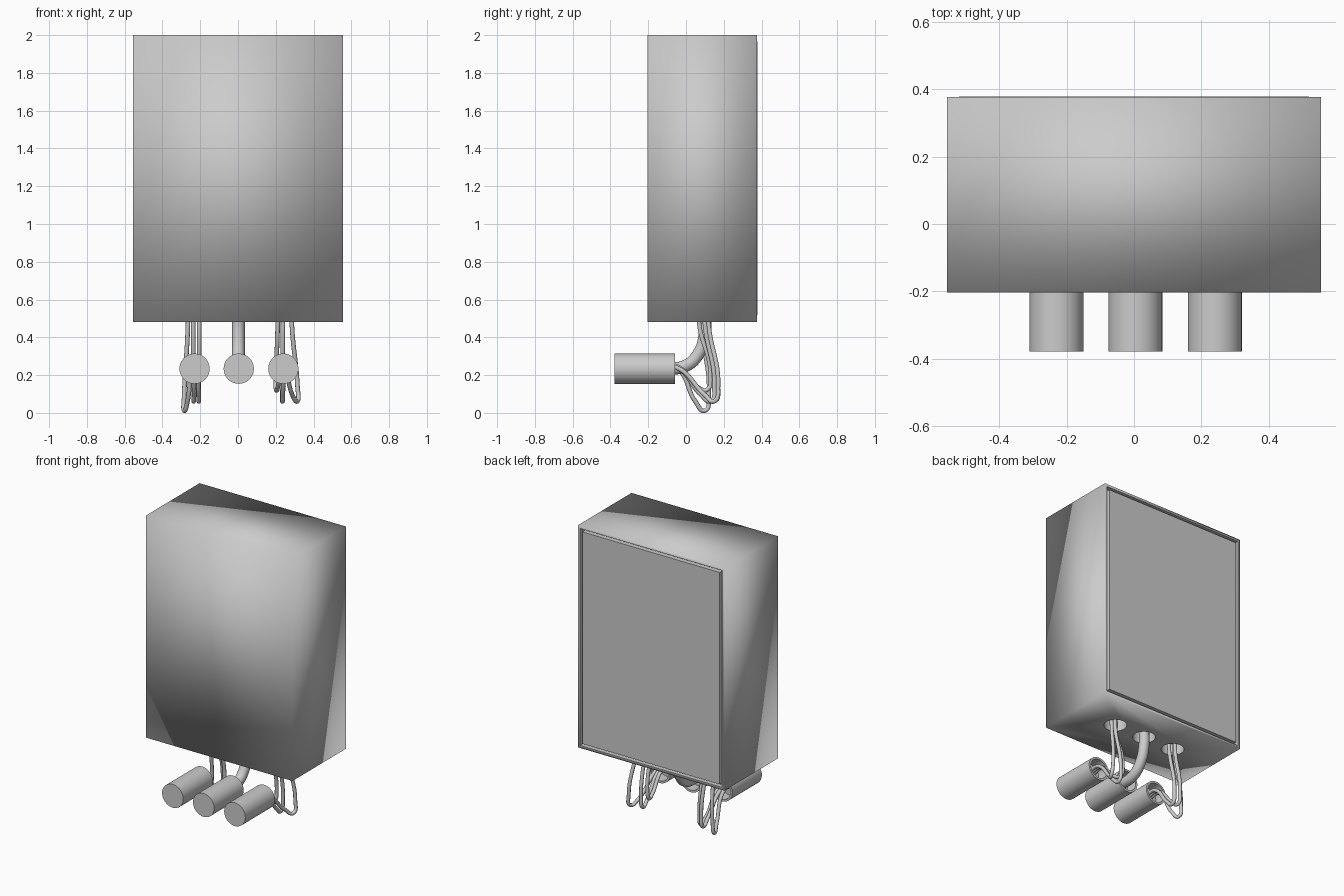
import bpy, bmesh, math
from mathutils import Matrix, Vector

cube = bpy.data.objects.get("Cube")
if cube:
    bpy.data.objects.remove(cube, do_unlink=True)

grey = bpy.data.materials.new("plain_grey")
grey.use_nodes = True
colour = (0.6, 0.6, 0.6, 1)
grey.diffuse_color = colour
grey.node_tree.nodes["Principled BSDF"].inputs["Base Color"].default_value = colour


def add_object(name, bm):
    bmesh.ops.recalc_face_normals(bm, faces=bm.faces)
    mesh = bpy.data.meshes.new(name)
    bm.to_mesh(mesh)
    bm.free()
    mesh.materials.append(grey)
    obj = bpy.data.objects.new(name, mesh)
    bpy.context.collection.objects.link(obj)
    return obj


def box_mesh(lo, hi):
    lo, hi = Vector(lo), Vector(hi)
    bm = bmesh.new()
    bmesh.ops.create_cube(bm, size=1)
    bmesh.ops.scale(bm, vec=hi - lo, verts=bm.verts)
    bmesh.ops.translate(bm, vec=(lo + hi) / 2, verts=bm.verts)
    return bm


def activate(obj):
    bpy.ops.object.select_all(action='DESELECT')
    obj.select_set(True)
    bpy.context.view_layer.objects.active = obj


def tube(name, points, radius):
    curve = bpy.data.curves.new(name, 'CURVE')
    curve.dimensions = '3D'
    curve.bevel_depth = radius
    curve.bevel_resolution = 3
    curve.resolution_u = 10
    curve.use_fill_caps = True
    spline = curve.splines.new('BEZIER')
    spline.bezier_points.add(len(points) - 1)
    for bp, co in zip(spline.bezier_points, points):
        bp.co = co
        bp.handle_left_type = bp.handle_right_type = 'AUTO'
    curve.materials.append(grey)
    obj = bpy.data.objects.new(name, curve)
    bpy.context.collection.objects.link(obj)
    activate(obj)
    bpy.ops.object.convert(target='MESH')
    bpy.ops.object.shade_smooth_by_angle(angle=math.radians(50))


# Housing: softly shaded box with a shallow pocket in the back
bm = box_mesh((-0.555, -0.203, 0.48), (0.555, 0.377, 2))
for f in bm.faces:
    f.smooth = True
back = max(bm.faces, key=lambda f: f.calc_center_median().y)
bmesh.ops.inset_region(bm, faces=[back], thickness=0.025)
pocket = bmesh.ops.extrude_discrete_faces(bm, faces=[back])['faces']
bmesh.ops.translate(bm, vec=(0, -0.03, 0), verts=pocket[0].verts)
for f in bm.faces:
    if f.calc_center_median().y < 0.37 and all(v.co.y > 0.3 for v in f.verts):
        f.smooth = False
housing = add_object("housing", bm)

# Back panel, leaving a thin groove around it
add_object("back_panel", box_mesh((-0.52, 0.34, 0.515), (0.52, 0.379, 1.965)))

# Cable holes in the underside
bm = bmesh.new()
for x in (-0.233, 0.002, 0.237):
    bmesh.ops.create_cone(bm, cap_ends=True, segments=32, radius1=0.072, radius2=0.072,
                          depth=0.16, matrix=Matrix.Translation((x, 0.1, 0.48)))
cutter = add_object("hole_cutter", bm)
cutter.hide_render = True
cut = housing.modifiers.new("cable_holes", 'BOOLEAN')
cut.operation = 'DIFFERENCE'
cut.solver = 'EXACT'
cut.object = cutter
activate(housing)
bpy.ops.object.modifier_apply(modifier=cut.name)
bpy.data.objects.remove(cutter, do_unlink=True)

# Three plugs, each with a hollow rear end
for name, x in (("right", -0.23), ("middle", 0.004), ("left", 0.24)):
    bm = bmesh.new()
    turn = Matrix.Translation((x, -0.218, 0.234)) @ Matrix.Rotation(-math.pi / 2, 4, 'X')
    bmesh.ops.create_cone(bm, cap_ends=True, segments=40, radius1=0.08, radius2=0.08,
                          depth=0.32, matrix=turn)
    rear = max(bm.faces, key=lambda f: f.calc_center_median().y)
    bmesh.ops.inset_region(bm, faces=[rear], thickness=0.014)
    cup = bmesh.ops.extrude_discrete_faces(bm, faces=[rear])['faces']
    bmesh.ops.translate(bm, vec=(0, -0.08, 0), verts=cup[0].verts)
    activate(add_object(name + "_plug", bm))
    bpy.ops.object.shade_smooth_by_angle(angle=math.radians(40))

# Thick cable to the middle plug
tube("middle_cable", [(0.002, 0.1, 0.56), (0.002, 0.1, 0.42), (0.002, 0.07, 0.32),
                      (0.002, 0.0, 0.25), (0.002, -0.14, 0.234)], 0.034)


# Thin wires hanging in loops: top x, top y, bottom x, lowest y, lowest z, plug x
wires = {
    "right_wire": [(-0.265, 0.08, -0.285, 0.10, 0.0, -0.25),
                   (-0.237, 0.12, -0.235, 0.15, 0.05, -0.23),
                   (-0.205, 0.10, -0.207, 0.13, 0.05, -0.21)],
    "left_wire": [(0.21, 0.07, 0.202, 0.11, 0.11, 0.22),
                  (0.238, 0.10, 0.235, 0.13, 0.05, 0.24),
                  (0.285, 0.12, 0.315, 0.15, 0.05, 0.26)],
}
for name, group in wires.items():
    for i, (tx, ty, bx, by, bz, px) in enumerate(group):
        tube(f"{name}_{i + 1}", [
            (tx, ty, 0.555), (tx, ty, 0.47),
            (bx, by + 0.02, bz + 0.09), (bx, by, bz + 0.012),
            ((bx + px) / 2, by - 0.05, bz * 0.7 + 0.06),
            (px, -0.05, 0.235 + 0.1 * bz), (px, -0.13, 0.24)], 0.012)
